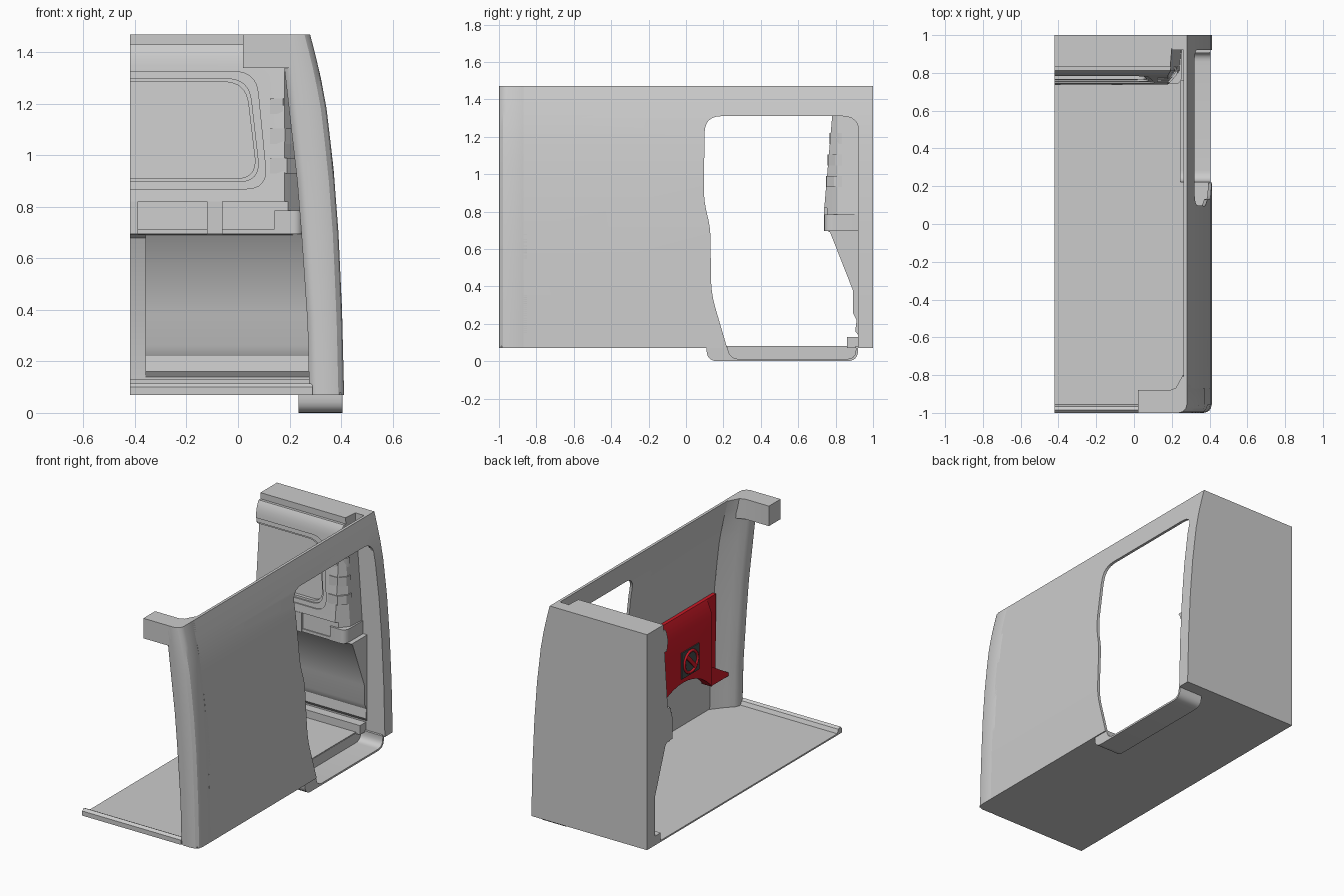
import bpy, bmesh, math
from mathutils import Vector

if "Cube" in bpy.data.objects:
    bpy.data.objects.remove(bpy.data.objects["Cube"])


def loft(name, rings, smooth=True):
    """Skin equal-length rings of 3D points and cap both ends."""
    bm = bmesh.new()
    vs = [[bm.verts.new(p) for p in r] for r in rings]
    n = len(rings[0])
    for a, b in zip(vs, vs[1:]):
        for i in range(n):
            bm.faces.new((a[i], a[(i + 1) % n], b[(i + 1) % n], b[i]))
    bm.faces.new(vs[0])
    bm.faces.new(vs[-1])
    bmesh.ops.recalc_face_normals(bm, faces=bm.faces)
    me = bpy.data.meshes.new(name)
    bm.to_mesh(me)
    bm.free()
    ob = bpy.data.objects.new(name, me)
    bpy.context.collection.objects.link(ob)
    if smooth:
        activate(ob)
        bpy.ops.object.shade_smooth_by_angle(angle=math.radians(30))
    return ob


def activate(ob):
    bpy.ops.object.select_all(action='DESELECT')
    ob.select_set(True)
    bpy.context.view_layer.objects.active = ob


def prism(name, pts, axis, lo, hi):
    """Extrude a 2D outline along x (y,z pts), y (x,z pts) or z (x,y pts)."""
    place = {'x': lambda p, t: (t, p[0], p[1]), 'y': lambda p, t: (p[0], t, p[1]),
             'z': lambda p, t: (p[0], p[1], t)}[axis]
    return loft(name, [[place(p, t) for p in pts] for t in (lo, hi)])


def box(name, x, y, z):
    return prism(name, [(x[0], y[0]), (x[1], y[0]), (x[1], y[1]), (x[0], y[1])], 'z', *z)


def rounded(pts, rad, steps=6):
    """Round every corner of an outline; rad is a number or one per corner."""
    out = []
    for i, p in enumerate(pts):
        r = rad if isinstance(rad, (int, float)) else rad[i]
        p, a, b = Vector(p), Vector(pts[i - 1]), Vector(pts[(i + 1) % len(pts)])
        if r == 0:
            out.append(tuple(p))
            continue
        s, e = p + (a - p).normalized() * r, p + (b - p).normalized() * r
        for k in range(steps + 1):
            t = k / steps
            out.append(tuple(s * (1 - t) ** 2 + p * 2 * t * (1 - t) + e * t * t))
    return out


def cut(ob, *cutters):
    for c in cutters:
        m = ob.modifiers.new("cut", 'BOOLEAN')
        m.operation, m.solver, m.object = 'DIFFERENCE', 'EXACT', c
        activate(ob)
        bpy.ops.object.modifier_apply(modifier=m.name)
        bpy.data.objects.remove(c)
    activate(ob)
    bpy.ops.object.shade_smooth_by_angle(angle=math.radians(30))


def interp(table, z):
    for (z0, x0), (z1, x1) in zip(table, table[1:]):
        if z <= z1:
            return x0 + (x1 - x0) * (z - z0) / (z1 - z0)
    return table[-1][1]


def colour(ob, rgb):
    mat = bpy.data.materials.get(str(rgb)) or bpy.data.materials.new(str(rgb))
    mat.diffuse_color = (*rgb, 1)
    mat.use_nodes = True
    mat.node_tree.nodes["Principled BSDF"].inputs["Base Color"].default_value = mat.diffuse_color
    ob.data.materials.append(mat)


RED, DARK = (0.6, 0.01, 0.02), (0.06, 0.07, 0.07)
OUTER = [(.07, .412), (.4, .404), (.7, .39), (.95, .371), (1.18, .344), (1.3, .322), (1.38, .303), (1.47, .28)]
INNER = [(.07, .277), (.35, .27), (.7, .246), (.9, .23), (1.34, .18), (1.47, .165)]

# Curved side wall with the door opening
wall_pts = [(x, z) for z, x in OUTER] + [(x - .018, z) for z, x in reversed(OUTER)]
wall = prism("side_wall", wall_pts, 'y', -.87, .92)
door = rounded([(.925, -.1), (.925, 1.31), (.10, 1.31), (.095, .85), (.13, .72), (.135, .36), (.22, .07), (.23, -.1)],
               [0, .09, .09, .08, .06, .08, .02, 0])
cut(wall, prism("door_cutter", door, 'x', .15, .6))

# Rear corner pillar
prism("rear_pillar", [(x, z) for z, x in OUTER] + [(.2, 1.47), (.25, .07)], 'y', .92, 1)

# Front corner post and roof beam stub
rings = []
for z in (.07, .2, .35, .55, .7, .9, 1.05, 1.18, 1.26, 1.34, 1.4, 1.47):
    xi, xo = interp(INNER, z), interp(OUTER, z)
    rings.append([(x, y, z) for x, y in (
        (xi, -.975), (xi + .01, -.99), (xi + .03, -1), (xo - .045, -1), (xo - .022, -.994), (xo - .006, -.978),
        (xo, -.955), (xo, -.85), (xo - .022, -.80), (xi + .05, -.88), (xi + .015, -.91), (xi, -.94))])
loft("front_post", rings)
prism("front_beam", [(.02, -1), (.22, -1), (.275, -.95), (.275, -.86), (.24, -.86), (.19, -.88), (.02, -.88)],
      'z', 1.34, 1.47)

# Floor with step-well cut-out and front lip
floor = box("floor", (-.42, .40), (-.99, .95), (.07, .08))
cut(floor, box("well_cutter", (.245, .6), (.2, .905), (0, .2)))
prism("floor_lip", [(-1, .07), (-.95, .07), (-.965, .105), (-.985, .115), (-1, .10)], 'x', -.42, .29)

# Door step tray, open to the outside
step = prism("door_step", rounded([(.11, .075), (.11, 0), (.92, 0), (.92, .075)], [0, .06, .06, 0]), 'x', .235, .405)
well = rounded([(.195, .2), (.235, .012), (.908, .012), (.908, .2)], [0, .05, .05, 0])
cut(step, prism("tray_cutter", well, 'x', .247, .6))

# Bulkhead upper half
SLOPE = .085
upper = prism("bulkhead_upper", [(1, .69), (1, 1.47), (.83, 1.47), (.83, 1.43), (.812, 1.43), (.80, 1.41),
                                 (.79, 1.38), (.785, 1.35), (.741, .84), (.739, .82), (.755, .82), (.75, .70),
                                 (.77, .69)], 'x', -.42, .275)
corner = []
for z, xe in ((.6, .262), (1.0, .235), (1.34, .21), (1.6, .19)):
    corner.append([(x, y, z) for x, y in ((xe - .10, .6), (xe - .10, .70), (xe - .045, .765), (xe - .01, .81),
                                          (xe, .93), (.6, .93), (.6, .6))])
cut(upper, loft("corner_cutter", corner))


def window_cutter(inset, depth):
    i = inset
    outline = rounded([(-.6, .87 + i), (.115 - i, .87 + i), (.07 - i, 1.325 - i), (-.6, 1.325 - i)], [0, .085, .085, 0], 8)
    return loft("window_cutter", [[(x, .6, z) for x, z in outline],
                                  [(x, .7415 + (z - .85) * SLOPE + depth, z) for x, z in outline]])


# Stepped window recess
cut(upper, window_cutter(0, .008), window_cutter(.028, .018), window_cutter(.04, .04))

# Bulkhead lower half, deeper at the far side
prism("bulkhead_lower", [(1, .07), (1, .70), (.76, .70), (.77, .69), (.892, .38), (.892, .26), (.912, .22),
                         (.905, .16), (.92, .14), (.92, .07)], 'x', -.36, .285)
prism("bulkhead_lower_recess", [(1, .07), (1, .70), (.78, .70), (.81, .68), (.92, .38), (.92, .07)], 'x', -.42, -.36)
box("floor_sill", (-.42, .275), (.86, .93), (.07, .13))

# Rail with raised blocks and the corner shelf
box("rail", (-.42, .22), (.744, .80), (.695, .715))
for x0, x1 in ((-.42, -.388), (-.12, -.06)):
    box("rail_block", (x0, x1), (.737, .78), (.695, .82))
prism("corner_shelf", rounded([(.142, .74), (.235, .74), (.255, .77), (.255, .92), (.142, .92)], [0, .02, .02, 0, 0]),
      'z', .695, .785)

# Louvre ribs wrapped round the bulkhead corner
for z in (.93, 1.045, 1.16):
    s = (z - .93) * SLOPE
    d = -(z - .93) * .07
    prism("louvre_rib", [(.125, .748 + s), (.19 + d, .75 + s), (.228 + d, .79 + s), (.235 + d, .835), (.125, .835)],
          'z', z, z + .06)

# Red wheel-arch panel on the inside of the wall
panel = prism("arch_panel", [(.365, .29), (.302, .29), (.302, .76), (.338, .85), (.365, .85)], 'y', -.70, 0)
flange = prism("arch_panel_flange", [(.375, .36), (.34, .36), (.338, .85), (.365, .85)], 'y', -.79, -.70)
foot = prism("arch_panel_foot", [(-.70, .29), (-.70, .42), (-.78, .37), (-.88, .31), (-.88, .29)], 'x', .31, .38)
arch = [(-.4 + .39 * math.cos(a * math.pi / 24), .04 + .39 * math.sin(a * math.pi / 24)) for a in range(48)]
cut(panel, prism("arch_cutter", arch, 'x', .2, .5))
for ob in (panel, flange, foot):
    colour(ob, RED)

# Dark vent with red ring and diagonal bar
vent = box("vent_plate", (.295, .31), (-.56, -.38), (.46, .63))
colour(vent, DARK)
bpy.ops.mesh.primitive_torus_add(location=(.294, -.47, .545), rotation=(0, math.pi / 2, 0), major_radius=.068,
                                 minor_radius=.009, major_segments=32, minor_segments=8)
ring = bpy.context.object
ring.name = "vent_ring"
bpy.ops.object.shade_smooth()
colour(ring, RED)
bar = prism("vent_bar", [(-.52, .51), (-.505, .49), (-.42, .58), (-.435, .60)], 'x', .287, .30)
colour(bar, RED)
